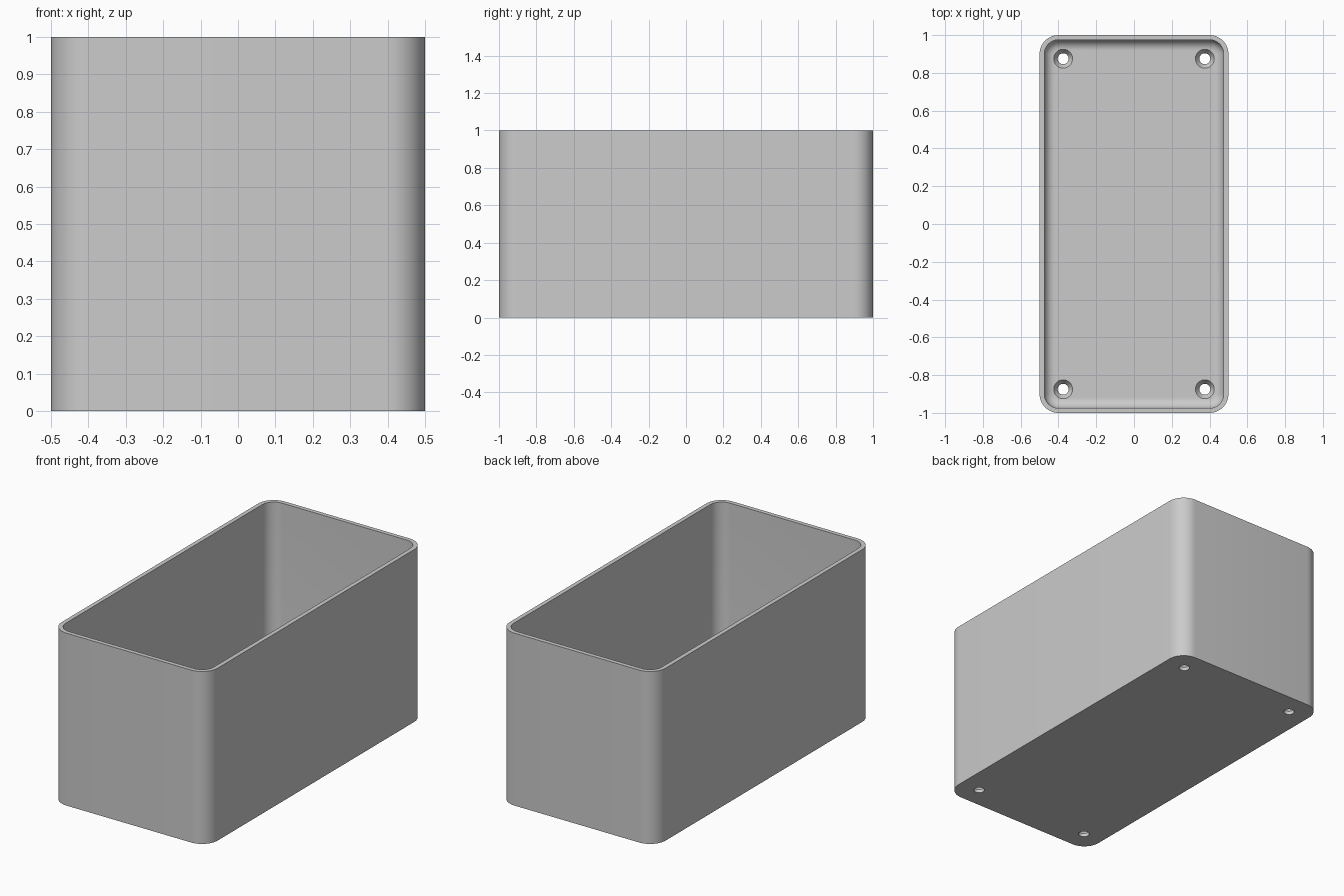
import bpy, bmesh
from math import sin, cos, pi, radians

cube = bpy.data.objects.get("Cube")
if cube:
    bpy.data.objects.remove(cube, do_unlink=True)

HALF_X, HALF_Y, HEIGHT = 0.5, 1.0, 1.0
WALL, FLOOR = 0.025, 0.05
CORNER, FILLET = 0.1, 0.055
HOLE_X, HOLE_Y = 0.375, 0.875
HOLE_R, SINK_R, SINK_DEPTH = 0.029, 0.05, 0.03
CORNER_STEPS, FILLET_STEPS, HOLE_STEPS = 12, 10, 40

# Plain grey plastic
grey = bpy.data.materials.new("grey plastic")
grey.use_nodes = True
colour = (0.6, 0.6, 0.6, 1)
grey.diffuse_color = colour
grey.node_tree.nodes["Principled BSDF"].inputs["Base Color"].default_value = colour


def rounded_ring(bm, inset, z):
    """Rounded rectangle of vertices, offset inwards from the outer wall."""
    r = CORNER - inset
    ring = []
    for quarter, (sx, sy) in enumerate([(1, 1), (-1, 1), (-1, -1), (1, -1)]):
        for i in range(CORNER_STEPS + 1):
            a = (quarter + i / CORNER_STEPS) * pi / 2
            ring.append(bm.verts.new((sx * (HALF_X - CORNER) + r * cos(a),
                                      sy * (HALF_Y - CORNER) + r * sin(a), z)))
    return ring


def circle_ring(bm, x, y, r, z):
    angles = [2 * pi * i / HOLE_STEPS for i in range(HOLE_STEPS)]
    return [bm.verts.new((x + r * cos(a), y + r * sin(a), z)) for a in angles]


def loft(bm, rings):
    """Skin a stack of rings and cap both ends."""
    for low, high in zip(rings, rings[1:]):
        n = len(low)
        for i in range(n):
            j = (i + 1) % n
            bm.faces.new((low[i], low[j], high[j], high[i]))
    bm.faces.new(rings[0][::-1])
    bm.faces.new(rings[-1])


def make_object(name, bm):
    bmesh.ops.recalc_face_normals(bm, faces=bm.faces)
    mesh = bpy.data.meshes.new(name)
    bm.to_mesh(mesh)
    bm.free()
    mesh.materials.append(grey)
    obj = bpy.data.objects.new(name, mesh)
    bpy.context.collection.objects.link(obj)
    return obj


# Open box: outer wall, rim, inner wall, rounded inside edge and floor
bm = bmesh.new()
profile = [(0, 0), (0, HEIGHT), (WALL, HEIGHT)]
for i in range(FILLET_STEPS + 1):
    a = i / FILLET_STEPS * pi / 2
    profile.append((WALL + FILLET * (1 - cos(a)), FLOOR + FILLET * (1 - sin(a))))
loft(bm, [rounded_ring(bm, inset, z) for inset, z in profile])
box = make_object("box", bm)

# Countersunk screw holes near the four corners of the floor
bm = bmesh.new()
hole_profile = [(HOLE_R, -0.05), (HOLE_R, FLOOR - SINK_DEPTH),
                (SINK_R, FLOOR), (SINK_R, FLOOR + 0.05)]
for sx in (-1, 1):
    for sy in (-1, 1):
        loft(bm, [circle_ring(bm, sx * HOLE_X, sy * HOLE_Y, r, z)
                  for r, z in hole_profile])
cutter = make_object("screw_hole_cutter", bm)
cutter.hide_render = True

cut = box.modifiers.new("screw holes", "BOOLEAN")
cut.operation = "DIFFERENCE"
cut.solver = "EXACT"
cut.object = cutter

bpy.ops.object.select_all(action="DESELECT")
box.select_set(True)
bpy.context.view_layer.objects.active = box
bpy.ops.object.modifier_apply(modifier=cut.name)
bpy.data.objects.remove(cutter, do_unlink=True)
bpy.ops.object.shade_smooth_by_angle(angle=radians(30))
